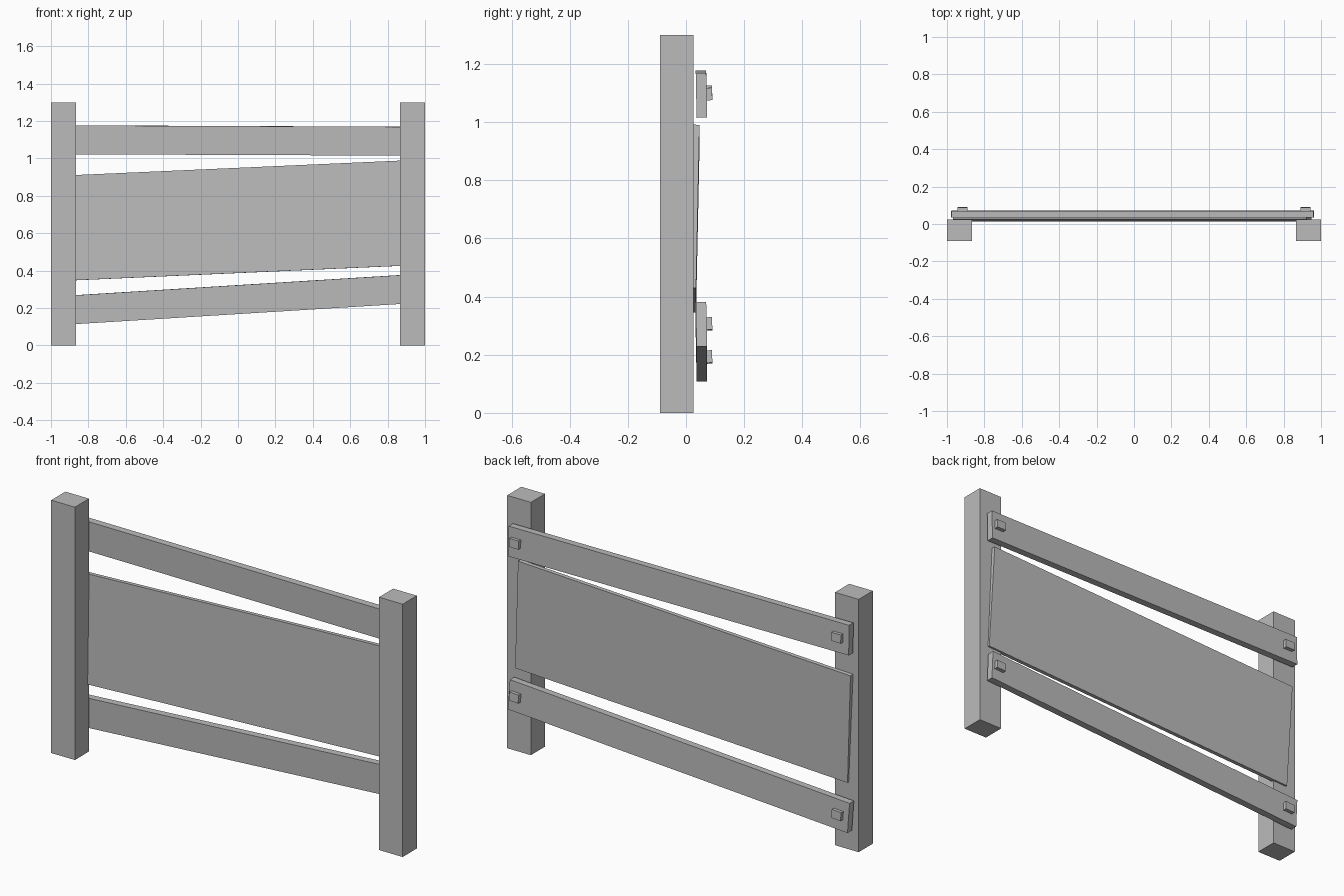
import bpy
import math

cube = bpy.data.objects.get("Cube")
if cube:
    bpy.data.objects.remove(cube, do_unlink=True)

# One flat grey for everything
grey = bpy.data.materials.new("plain_grey")
grey.use_nodes = True
colour = (0.5, 0.5, 0.5, 1)
grey.diffuse_color = colour
grey.node_tree.nodes["Principled BSDF"].inputs["Base Color"].default_value = colour


def box(name, centre, size, slope=0.0, lean=0.0):
    """Box whose +x end rises by slope and whose top leans towards +y."""
    bpy.ops.mesh.primitive_cube_add(
        size=1, location=centre, rotation=(-math.atan(lean), -math.atan(slope), 0))
    ob = bpy.context.object
    ob.name = name
    ob.scale = size
    ob.data.materials.append(grey)
    return ob


# Posts
for side, sx in (("left", 1), ("right", -1)):
    box(side + "_post", (sx * 0.9325, -0.0325, 0.65), (0.135, 0.115, 1.3))

# Sloping board between the rails
box("panel", (-0.01, 0.03, 0.668), (1.893, 0.021, 0.562), 0.0445, 0.021)

# Rails with a square bolt head at each end
for name, height, slope in (("top", 1.096, -0.004), ("bottom", 0.245, 0.062)):
    box(name + "_rail", (-0.008, 0.053, height), (1.936, 0.036, 0.154), slope, -0.02)
    for side, sx in (("left", 1), ("right", -1)):
        x = sx * 0.917
        box(f"{name}_{side}_bolt", (x, 0.077, height + x * slope + 0.004),
            (0.053, 0.026, 0.043), slope, -0.04)
